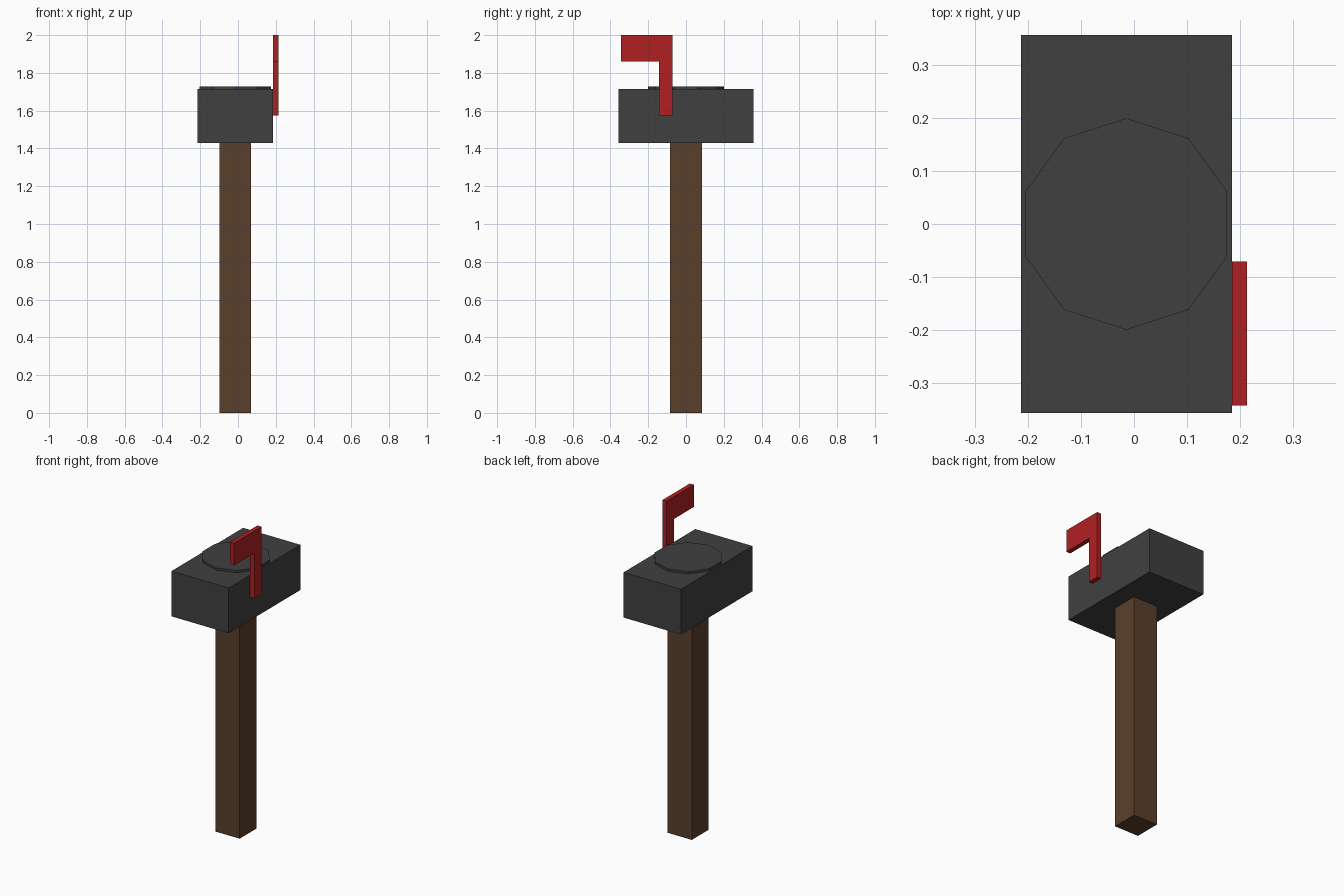
import bpy
import bmesh
import math

if "Cube" in bpy.data.objects:
    bpy.data.objects.remove(bpy.data.objects["Cube"])


def material(name, colour):
    mat = bpy.data.materials.new(name)
    mat.diffuse_color = (*colour, 1.0)
    mat.use_nodes = True
    mat.node_tree.nodes["Principled BSDF"].inputs["Base Color"].default_value = mat.diffuse_color
    return mat


GREY = material("dark grey", (0.051, 0.051, 0.051))
BROWN = material("wood brown", (0.102, 0.051, 0.025))
RED = material("flag red", (0.434, 0.0144, 0.016))


def extrude(name, outline, offset, mat):
    """Solid made by extruding a flat outline of 3D points along an offset."""
    bm = bmesh.new()
    face = bm.faces.new([bm.verts.new(p) for p in outline])
    result = bmesh.ops.extrude_face_region(bm, geom=[face], use_keep_orig=True)
    moved = [g for g in result["geom"] if isinstance(g, bmesh.types.BMVert)]
    bmesh.ops.translate(bm, verts=moved, vec=offset)
    bmesh.ops.recalc_face_normals(bm, faces=bm.faces)
    mesh = bpy.data.meshes.new(name)
    bm.to_mesh(mesh)
    bm.free()
    mesh.materials.append(mat)
    obj = bpy.data.objects.new(name, mesh)
    bpy.context.collection.objects.link(obj)
    return obj


def block(name, half_x, half_y, z0, z1, mat):
    """Upright box centred on the post axis."""
    outline = [(CX + sx * half_x, sy * half_y, z0)
               for sx, sy in ((-1, -1), (1, -1), (1, 1), (-1, 1))]
    return extrude(name, outline, (0, 0, z1 - z0), mat)


CX = -0.0145  # post axis

# Square post and the box it carries
block("post", 0.0845, 0.0835, 0, 1.43, BROWN)
block("mailbox_body", 0.1995, 0.357, 1.43, 1.715, GREY)

# Thin ten-sided cap on the lid
cap = [(CX + 0.2 * math.sin(math.tau * i / 10), 0.2 * math.cos(math.tau * i / 10), 1.715)
       for i in range(10)]
extrude("lid_cap", cap, (0, 0, 0.014), GREY)

# Raised signal flag on the right side
flag = [(-0.071, 1.575), (-0.071, 2.0), (-0.343, 2.0),
        (-0.343, 1.86), (-0.143, 1.86), (-0.143, 1.575)]
extrude("signal_flag", [(0.185, y, z) for y, z in flag], (0.0285, 0, 0), RED)
